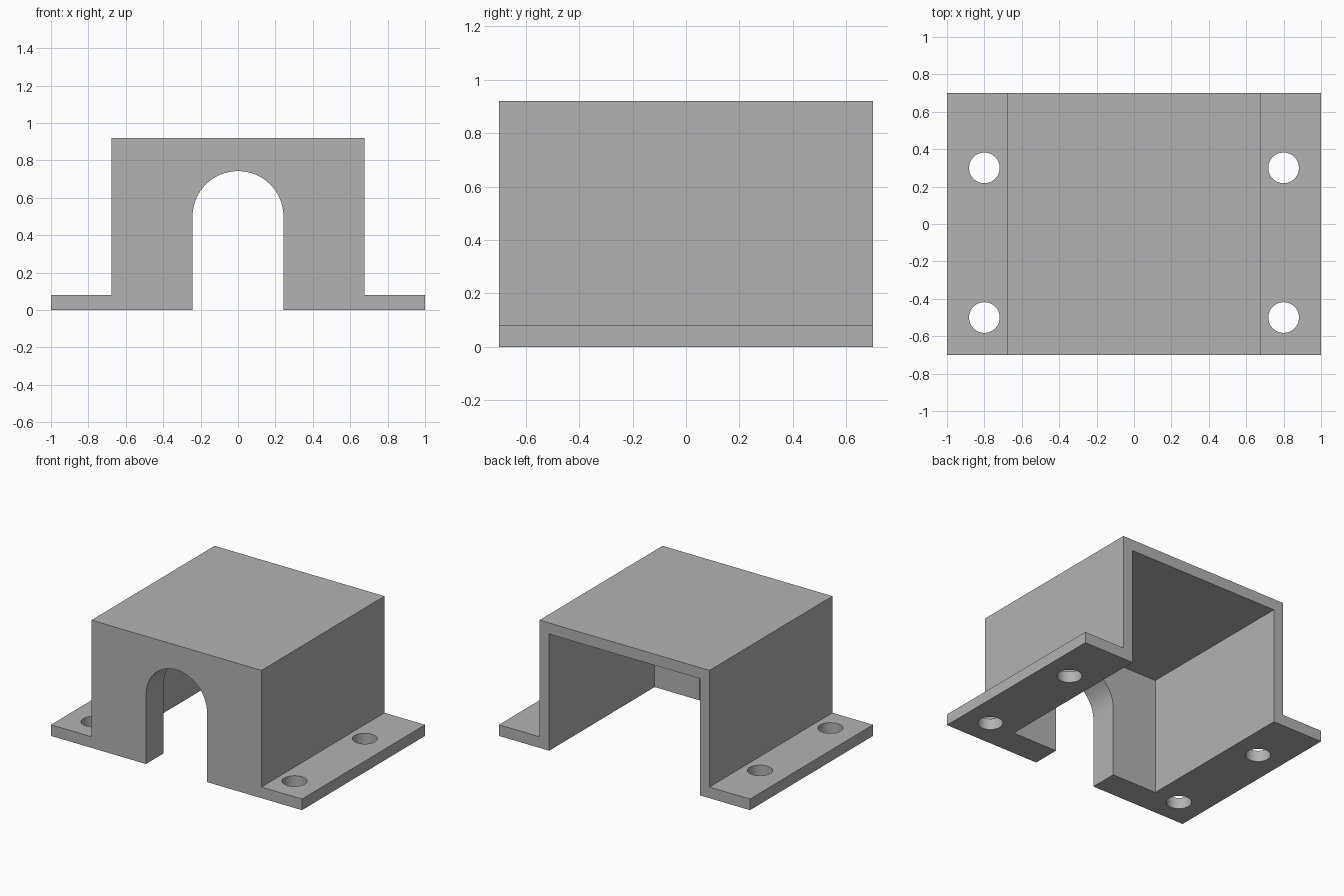
import bpy, bmesh
from math import pi, cos, sin, radians
from mathutils import Vector

cube = bpy.data.objects.get("Cube")
if cube:
    bpy.data.objects.remove(cube, do_unlink=True)

# Main dimensions
DEPTH = 0.7        # half depth
OUTER = 0.677      # half width of the housing
INNER = 0.6        # half width of the cavity
HEIGHT = 0.92
THICK = 0.08       # flange and roof thickness
FRONT = 0.2        # front wall thickness
ARCH = 0.243       # arch radius
SPRING = 0.5       # arch centre height
HOLE = 0.082       # bolt hole radius

grey = bpy.data.materials.new("plain grey")
grey.use_nodes = True
colour = (0.45, 0.45, 0.45, 1)
grey.diffuse_color = colour
grey.node_tree.nodes["Principled BSDF"].inputs["Base Color"].default_value = colour


def prism(name, points, sweep):
    """Extrude a closed outline of 3D points along a vector."""
    bm = bmesh.new()
    face = bm.faces.new([bm.verts.new(p) for p in points])
    ext = bmesh.ops.extrude_face_region(bm, geom=[face])
    moved = [g for g in ext["geom"] if isinstance(g, bmesh.types.BMVert)]
    bmesh.ops.translate(bm, verts=moved, vec=Vector(sweep))
    bmesh.ops.recalc_face_normals(bm, faces=bm.faces)
    mesh = bpy.data.meshes.new(name)
    bm.to_mesh(mesh)
    bm.free()
    mesh.materials.append(grey)
    obj = bpy.data.objects.new(name, mesh)
    bpy.context.collection.objects.link(obj)
    return obj


# Solid hat-shaped bracket: flanges plus raised housing
half = [(1, 0), (1, THICK), (OUTER, THICK), (OUTER, HEIGHT)]
outline = half + [(-x, z) for x, z in reversed(half)]
bracket = prism("bracket", [(x, -DEPTH, z) for x, z in outline], (0, 2 * DEPTH, 0))

# Cavity, open at the bottom and back
top = HEIGHT - THICK
box = [(-INNER, -0.1), (INNER, -0.1), (INNER, top), (-INNER, top)]
cutters = [prism("cavity_cutter", [(x, FRONT - DEPTH, z) for x, z in box], (0, 2, 0))]

# Arched opening through the front wall
arc = [(ARCH * cos(pi * i / 32), SPRING + ARCH * sin(pi * i / 32)) for i in range(33)]
arch = [(-ARCH, -0.2), (ARCH, -0.2)] + arc
cutters.append(prism("arch_cutter", [(x, -1, z) for x, z in arch], (0, 0.7, 0)))

# Bolt holes through the flanges
for side in (-1, 1):
    for y in (-0.5, 0.3):
        ring = [(side * 0.8 + HOLE * cos(pi * i / 24), y + HOLE * sin(pi * i / 24), -0.1)
                for i in range(48)]
        cutters.append(prism("hole_cutter", ring, (0, 0, 0.3)))

# Cut everything out, bake the result and drop the cutters
for cutter in cutters:
    cutter.hide_render = True
    mod = bracket.modifiers.new(cutter.name, "BOOLEAN")
    mod.operation = "DIFFERENCE"
    mod.solver = "EXACT"
    mod.object = cutter
graph = bpy.context.evaluated_depsgraph_get()
baked = bpy.data.meshes.new_from_object(bracket.evaluated_get(graph))
bracket.modifiers.clear()
bracket.data = baked
for cutter in cutters:
    bpy.data.objects.remove(cutter, do_unlink=True)

# Smooth the round surfaces, keep the edges crisp
baked.shade_smooth()
baked.set_sharp_from_angle(angle=radians(30))
